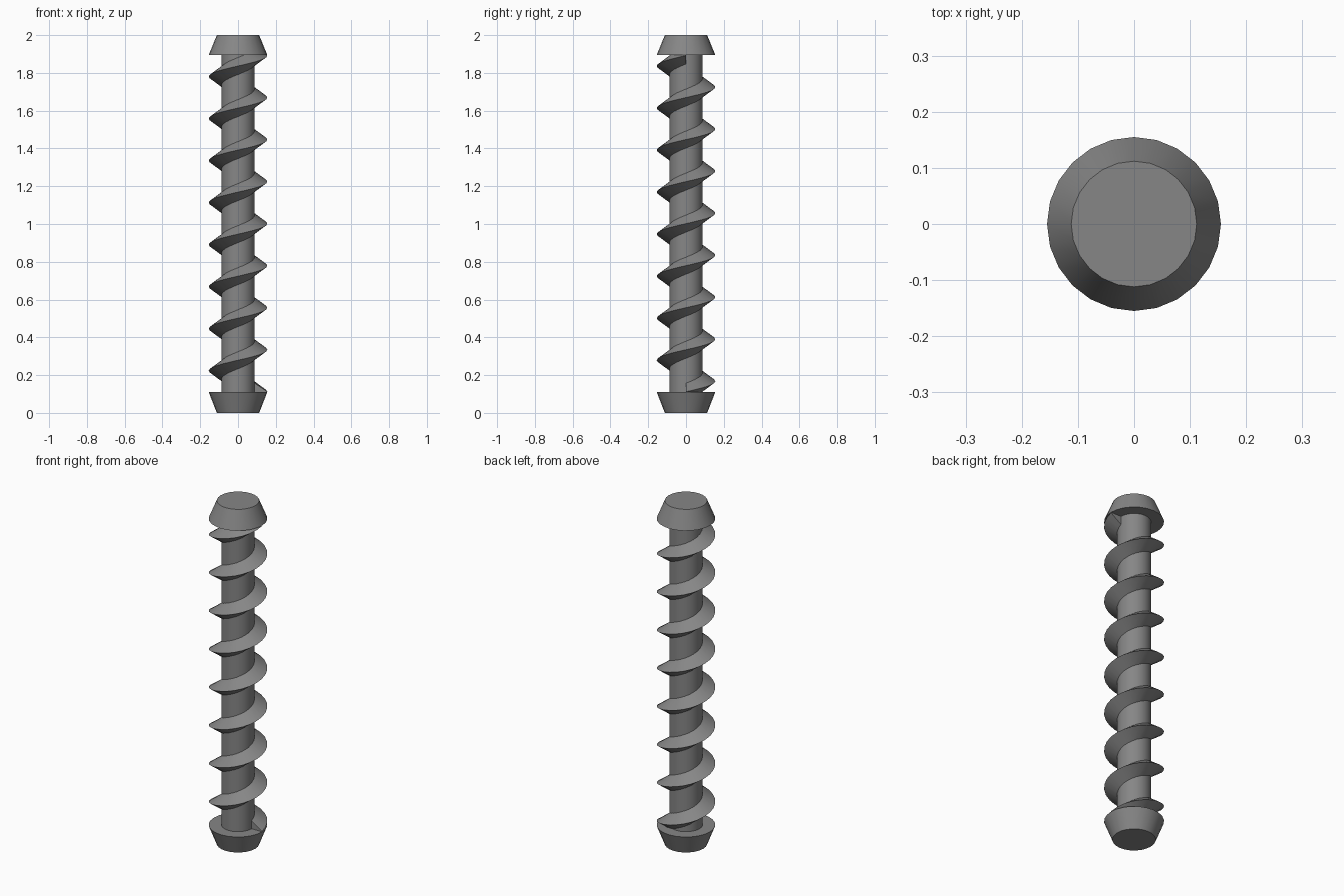
import bpy, bmesh, math

cube = bpy.data.objects.get("Cube")
if cube:
    bpy.data.objects.remove(cube, do_unlink=True)

SIDES = 24
CAP_H, RIM_R, END_R, CORE_R = 0.11, 0.155, 0.112, 0.088
TURNS = 8

grey = bpy.data.materials.new("dark_grey_metal")
grey.use_nodes = True
grey.diffuse_color = (0.24, 0.24, 0.24, 1)
grey.node_tree.nodes["Principled BSDF"].inputs["Base Color"].default_value = grey.diffuse_color


def finish(name, bm):
    bmesh.ops.recalc_face_normals(bm, faces=bm.faces)
    mesh = bpy.data.meshes.new(name)
    bm.to_mesh(mesh)
    bm.free()
    mesh.materials.append(grey)
    obj = bpy.data.objects.new(name, mesh)
    bpy.context.collection.objects.link(obj)
    bpy.ops.object.select_all(action='DESELECT')
    obj.select_set(True)
    bpy.context.view_layer.objects.active = obj
    bpy.ops.object.shade_smooth_by_angle(angle=math.radians(35))


def loft(name, rings):
    """Skin a list of closed rings and close both ends."""
    bm = bmesh.new()
    loops = [[bm.verts.new(p) for p in ring] for ring in rings]
    count = len(loops[0])
    for a, b in zip(loops, loops[1:]):
        for i in range(count):
            j = (i + 1) % count
            bm.faces.new((a[i], a[j], b[j], b[i]))
    bm.faces.new(loops[0])
    bm.faces.new(loops[-1])
    finish(name, bm)


def polar(r, angle, z):
    return (r * math.cos(angle), r * math.sin(angle), z)


def circle(r, z):
    return [polar(r, math.tau * i / SIDES, z) for i in range(SIDES)]


# Shaft and tapered end caps
loft("shaft", [circle(CORE_R, CAP_H - 0.01), circle(CORE_R, 2 - CAP_H + 0.01)])
loft("bottom_cap", [circle(END_R, 0), circle(RIM_R, CAP_H)])
loft("top_cap", [circle(RIM_R, 2 - CAP_H + 0.005), circle(END_R, 2)])

# Spiral thread with a triangular section, running from cap to cap
profile = [(0.08, -0.05), (RIM_R, 0), (0.08, 0.05)]
pitch = (2 - 2 * CAP_H) / TURNS
rings = []
for step in range(TURNS * SIDES + 1):
    turn = step / SIDES
    rings.append([polar(r, math.tau * turn, CAP_H + 0.002 + pitch * turn + dz)
                  for r, dz in profile])
loft("spiral_thread", rings)
